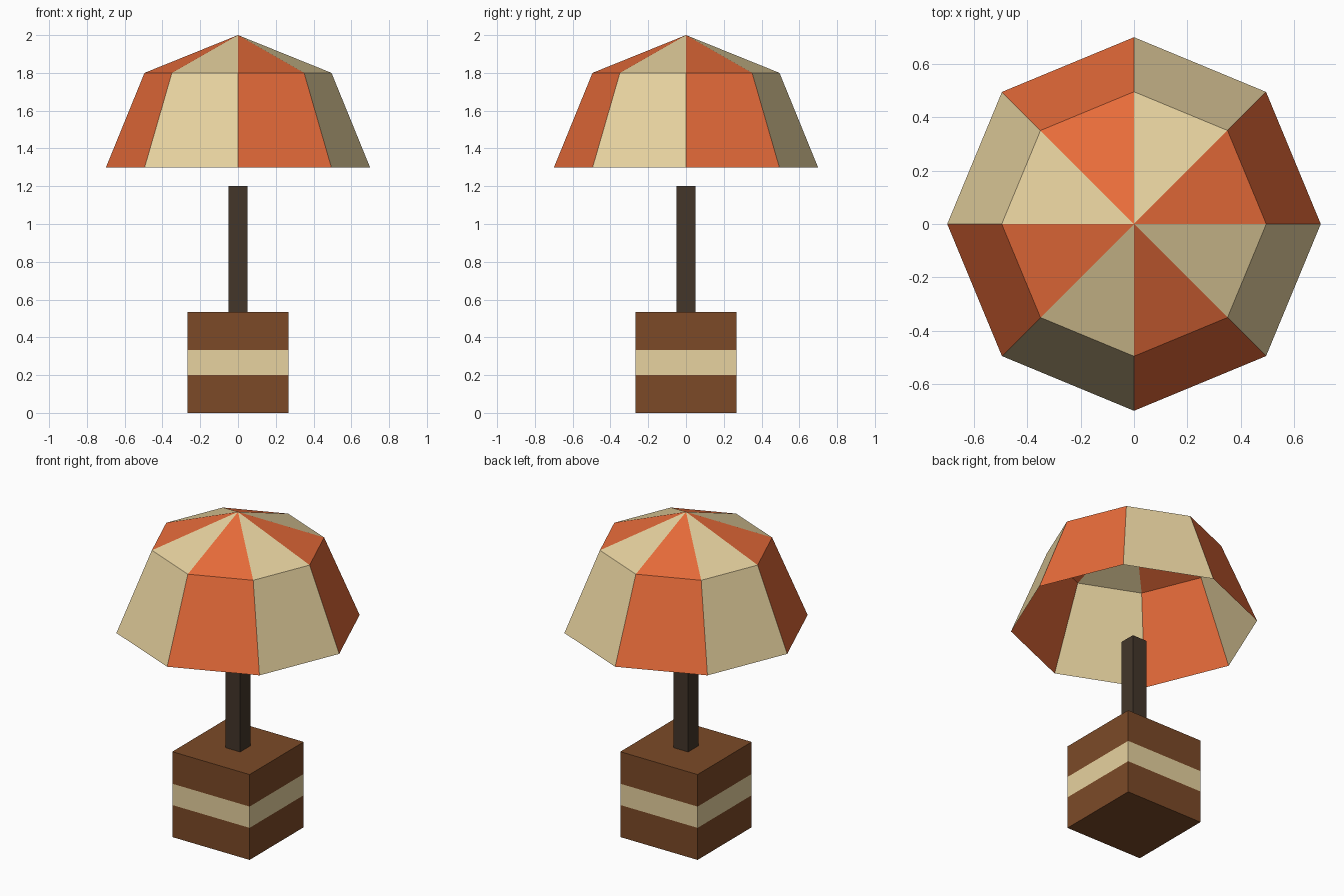
import bpy
import bmesh
from math import cos, sin, tau

cube = bpy.data.objects.get("Cube")
if cube:
    bpy.data.objects.remove(cube, do_unlink=True)


def make_material(name, hex_code):
    """Flat material from an sRGB hex colour, stored as linear values."""
    srgb = [int(hex_code[i:i + 2], 16) / 255 for i in (0, 2, 4)]
    colour = [c / 12.92 if c < 0.04045 else ((c + 0.055) / 1.055) ** 2.4 for c in srgb]
    mat = bpy.data.materials.new(name)
    mat.use_nodes = True
    mat.diffuse_color = (*colour, 1)
    bsdf = next(n for n in mat.node_tree.nodes if n.type == "BSDF_PRINCIPLED")
    bsdf.inputs["Base Color"].default_value = (*colour, 1)
    bsdf.inputs["Roughness"].default_value = 0.9
    return mat


orange = make_material("orange", "E86C3A")
cream = make_material("cream", "E8D3A0")
brown = make_material("brown", "7C4A27")
dark_wood = make_material("dark wood", "43362A")


def finish(name, bm, materials):
    mesh = bpy.data.meshes.new(name)
    bm.to_mesh(mesh)
    bm.free()
    for mat in materials:
        mesh.materials.append(mat)
    obj = bpy.data.objects.new(name, mesh)
    bpy.context.collection.objects.link(obj)
    return obj


def square_column(name, half, heights, materials):
    """Square column with one band of side faces between each pair of heights."""
    bm = bmesh.new()
    corners = [(-half, -half), (half, -half), (half, half), (-half, half)]
    rings = [[bm.verts.new((x, y, z)) for x, y in corners] for z in heights]
    for band, (low, high) in enumerate(zip(rings, rings[1:])):
        for i in range(4):
            j = (i + 1) % 4
            face = bm.faces.new((low[i], low[j], high[j], high[i]))
            face.material_index = band % len(materials)
    bm.faces.new(rings[0][::-1])
    bm.faces.new(rings[-1])
    return finish(name, bm, materials)


# Base block with a cream band, and the post standing on it
square_column("base", 0.267, [0, 0.2, 0.333, 0.533], [brown, cream])
square_column("post", 0.05, [0.533, 1.2], [dark_wood])

# Open eight-sided canopy with alternating panels
SIDES = 8
bm = bmesh.new()
apex = bm.verts.new((0, 0, 2))
rim, shoulder = [
    [bm.verts.new((r * cos(tau * i / SIDES), r * sin(tau * i / SIDES), z)) for i in range(SIDES)]
    for r, z in ((0.699, 1.3), (0.495, 1.8))
]
for i in range(SIDES):
    j = (i + 1) % SIDES
    side = bm.faces.new((rim[i], rim[j], shoulder[j], shoulder[i]))
    top = bm.faces.new((shoulder[i], shoulder[j], apex))
    side.material_index = top.material_index = i % 2
finish("canopy", bm, [orange, cream])
